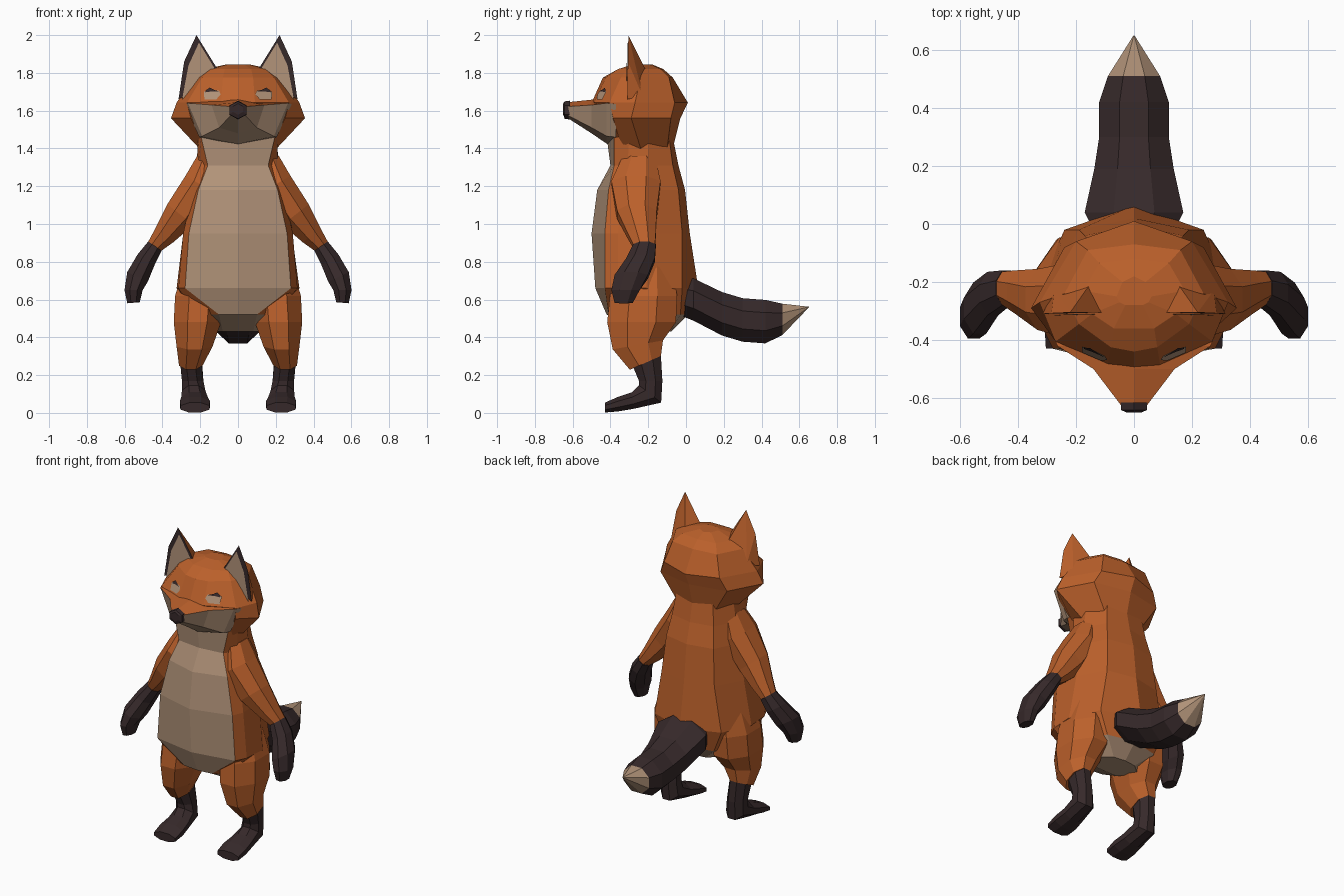
import bpy, bmesh, math
from mathutils import Vector
from mathutils.bvhtree import BVHTree

if "Cube" in bpy.data.objects:
    bpy.data.objects.remove(bpy.data.objects["Cube"])


def material(name, rgb):
    m = bpy.data.materials.new(name)
    m.diffuse_color = (*rgb, 1)
    m.use_nodes = True
    m.node_tree.nodes["Principled BSDF"].inputs["Base Color"].default_value = m.diffuse_color
    return m


MATS = [material("orange_fur", (0.50, 0.118, 0.024)),
        material("cream_fur", (0.44, 0.29, 0.19)),
        material("dark_fur", (0.037, 0.022, 0.023))]
ORANGE, CREAM, DARK = 0, 1, 2


def finish(name, bm, mirror=False):
    me = bpy.data.meshes.new(name)
    bm.to_mesh(me)
    bm.free()
    for m in MATS:
        me.materials.append(m)
    ob = bpy.data.objects.new(name, me)
    bpy.context.collection.objects.link(ob)
    if mirror:
        ob.modifiers.new("mirror", 'MIRROR').use_mirror_merge = False
    return ob


def loft(name, rings, colour, mirror=False):
    """Skin a list of rings; colour is an index or a rule of (ring, side)."""
    rule = colour if callable(colour) else (lambda i, j: colour)
    bm = bmesh.new()
    loops = [[bm.verts.new(p) for p in r] for r in rings]
    n = len(loops[0])
    for i in range(len(loops) - 1):
        for j in range(n):
            k = (j + 1) % n
            f = bm.faces.new((loops[i][j], loops[i][k], loops[i + 1][k], loops[i + 1][j]))
            f.material_index = rule(i, j)
    for i, lp in ((0, loops[0]), (len(loops) - 2, loops[-1])):
        bm.faces.new(lp).material_index = rule(i, n // 2)
    bmesh.ops.recalc_face_normals(bm, faces=bm.faces)
    return finish(name, bm, mirror)


def half_ring(pts, place):
    """Mirror a half outline that starts and ends on the centre line."""
    full = list(pts) + [(-x, b) for x, b in reversed(pts[1:-1])]
    return [place(x, b) for x, b in full]


def level(z, *pts):
    return half_ring(pts, lambda x, y: (x, y, z))


def upright(y, *pts):
    return half_ring(pts, lambda x, z: (x, y, z))


def oval(centre, u, v, n=8):
    """Flat-sided ring spanned by two half-axis vectors."""
    c, u, v, s = Vector(centre), Vector(u), Vector(v), 1 / math.cos(math.pi / n)
    return [c + s * (u * math.cos((k + .5) * math.tau / n) + v * math.sin((k + .5) * math.tau / n))
            for k in range(n)]


# Torso with cream belly and underside
torso_rings = [
    level(.43, (0, -.25), (.08, -.25), (.12, -.20), (.14, -.14), (.08, -.09), (0, -.08)),
    level(.52, (0, -.42), (.10, -.41), (.20, -.36), (.25, -.20), (.18, -.03), (0, .01)),
    level(.66, (0, -.48), (.28, -.43), (.315, -.36), (.325, -.21), (.24, -.02), (0, .065)),
    level(.95, (0, -.50), (.26, -.43), (.29, -.36), (.285, -.19), (.19, -.02), (0, .02)),
    level(1.18, (0, -.47), (.21, -.41), (.24, -.33), (.25, -.20), (.17, -.04), (0, -.005)),
    level(1.31, (0, -.40), (.16, -.38), (.21, -.31), (.22, -.20), (.15, -.07), (0, -.04)),
    level(1.46, (0, -.42), (.195, -.38), (.21, -.30), (.20, -.20), (.13, -.09), (0, -.07))]
loft("torso", torso_rings, lambda i, j: CREAM if i == 0 or j in (0, 9) else ORANGE)

# Head
head = loft("head", [
    level(1.40, (0, -.38), (.10, -.38), (.17, -.34), (.205, -.24), (.14, -.10), (0, -.07)),
    level(1.56, (0, -.42), (.12, -.41), (.25, -.385), (.355, -.29), (.24, -.08), (0, -.03)),
    level(1.642, (0, -.50), (.09, -.485), (.27, -.405), (.325, -.27), (.20, -.06), (0, .01)),
    level(1.775, (0, -.44), (.08, -.425), (.19, -.345), (.24, -.24), (.16, -.09), (0, -.07)),
    level(1.82, (0, -.36), (.07, -.36), (.145, -.31), (.175, -.23), (.12, -.135), (0, -.12)),
    level(1.845, (0, -.28), (.03, -.28), (.05, -.27), (.06, -.25), (.04, -.20), (0, -.18))], ORANGE)

# Muzzle: orange bridge over a cream jaw
loft("muzzle", [
    upright(-.37, (0, 1.655), (.285, 1.635), (.205, 1.46), (0, 1.41)),
    upright(-.42, (0, 1.66), (.265, 1.64), (.19, 1.465), (0, 1.425)),
    upright(-.50, (0, 1.658), (.14, 1.63), (.10, 1.51), (0, 1.48)),
    upright(-.625, (0, 1.645), (.045, 1.622), (.038, 1.575), (0, 1.56))],
    lambda i, j: ORANGE if j in (0, 5) else CREAM)

# Nose
loft("nose", [oval((0, -.615, 1.603), (.046, 0, 0), (0, 0, .043), 6),
              oval((0, -.642, 1.603), (.044, 0, 0), (0, 0, .040), 6),
              oval((0, -.650, 1.608), (.026, 0, 0), (0, 0, .026), 6)], DARK)

# Ears: dark front rim, orange back
bm = bmesh.new()
inner, tip, bend, outer, back, side = [bm.verts.new(p) for p in (
    (.09, -.305, 1.79), (.22, -.305, 2.0), (.285, -.308, 1.86),
    (.315, -.31, 1.66), (.15, -.205, 1.80), (.275, -.23, 1.68))]
for vs, mat in (((inner, outer, bend, tip), DARK), ((inner, tip, back), ORANGE),
                ((tip, side, back), ORANGE), ((tip, bend, side), ORANGE),
                ((bend, outer, side), ORANGE), ((inner, back, side, outer), ORANGE)):
    bm.faces.new(vs).material_index = mat
bmesh.ops.recalc_face_normals(bm, faces=bm.faces)
finish("ear", bm, True)


def plate(name, pts, colour):
    bm = bmesh.new()
    bm.faces.new([bm.verts.new(p) for p in pts]).material_index = colour
    return finish(name, bm, True)


# Cream ear linings
plate("ear_lining", [(.103, -.311, 1.79), (.296, -.316, 1.66),
                     (.262, -.314, 1.84), (.207, -.311, 1.96)], CREAM)

# Eyes laid on the face
tree = BVHTree.FromPolygons([v.co for v in head.data.vertices],
                            [p.vertices for p in head.data.polygons])


def on_face(pts, gap):
    hits = [tree.ray_cast(Vector((x, -1, z)), Vector((0, 1, 0)))[0] for x, z in pts]
    return [h + Vector((0, -gap, 0)) for h in hits]


plate("eye", on_face([(.092, 1.685), (.115, 1.660), (.178, 1.658), (.18, 1.70),
                      (.15, 1.712), (.10, 1.706)], .006), CREAM)
plate("eye_lash", on_face([(.10, 1.702), (.14, 1.702), (.172, 1.697),
                           (.172, 1.706), (.15, 1.722), (.13, 1.712)], .009), DARK)


# Arms
def arm_ring(x, y, z, thick, wide, deg):
    a = math.radians(deg)
    return oval((x, y, z), (thick * math.cos(a), 0, thick * math.sin(a)), (0, wide, 0))


loft("arm", [arm_ring(.16, -.25, 1.34, .06, .09, 20),
             arm_ring(.20, -.265, 1.21, .09, .13, 30),
             arm_ring(.305, -.26, 1.05, .088, .105, 38),
             arm_ring(.39, -.235, .94, .060, .075, 38),
             arm_ring(.447, -.22, .875, .040, .055, 35)], ORANGE, True)

# Forearms and hands
loft("hand", [arm_ring(.44, -.22, .883, .043, .06, 35),
              arm_ring(.487, -.24, .81, .053, .075, 32),
              arm_ring(.532, -.29, .72, .060, .088, 25),
              arm_ring(.553, -.32, .65, .048, .075, 0),
              arm_ring(.553, -.33, .583, .033, .048, -5)], DARK, True)


# Legs
def leg_ring(x, y, z, wide, deep, deg=0):
    a = math.radians(deg)
    return oval((x, y, z), (wide, 0, 0), (0, deep * math.cos(a), deep * math.sin(a)))


loft("thigh", [leg_ring(.18, -.21, .82, .09, .13),
               leg_ring(.205, -.225, .62, .128, .178),
               leg_ring(.215, -.235, .48, .125, .182),
               leg_ring(.23, -.255, .36, .095, .135, 10),
               leg_ring(.25, -.215, .265, .062, .09, 24)], ORANGE, True)

# Shins and feet
loft("foot", [leg_ring(.25, -.21, .29, .057, .083, 24),
              leg_ring(.24, -.187, .17, .057, .062, 0),
              leg_ring(.235, -.19, .10, .062, .074, -38),
              leg_ring(.230, -.28, .066, .070, .044, -82),
              leg_ring(.228, -.36, .046, .080, .038, -88),
              leg_ring(.228, -.43, .028, .076, .026, -90)], DARK, True)

# Tail with cream tip
loft("tail", [oval((0, y, z), (w, 0, 0), (0, 0, h)) for y, z, w, h in (
    (-.04, .62, .13, .10), (.04, .60, .17, .112), (.19, .525, .137, .115),
    (.30, .492, .120, .115), (.42, .483, .120, .115), (.51, .495, .090, .083),
    (.65, .56, .002, .002))], lambda i, j: CREAM if i == 5 else DARK)
